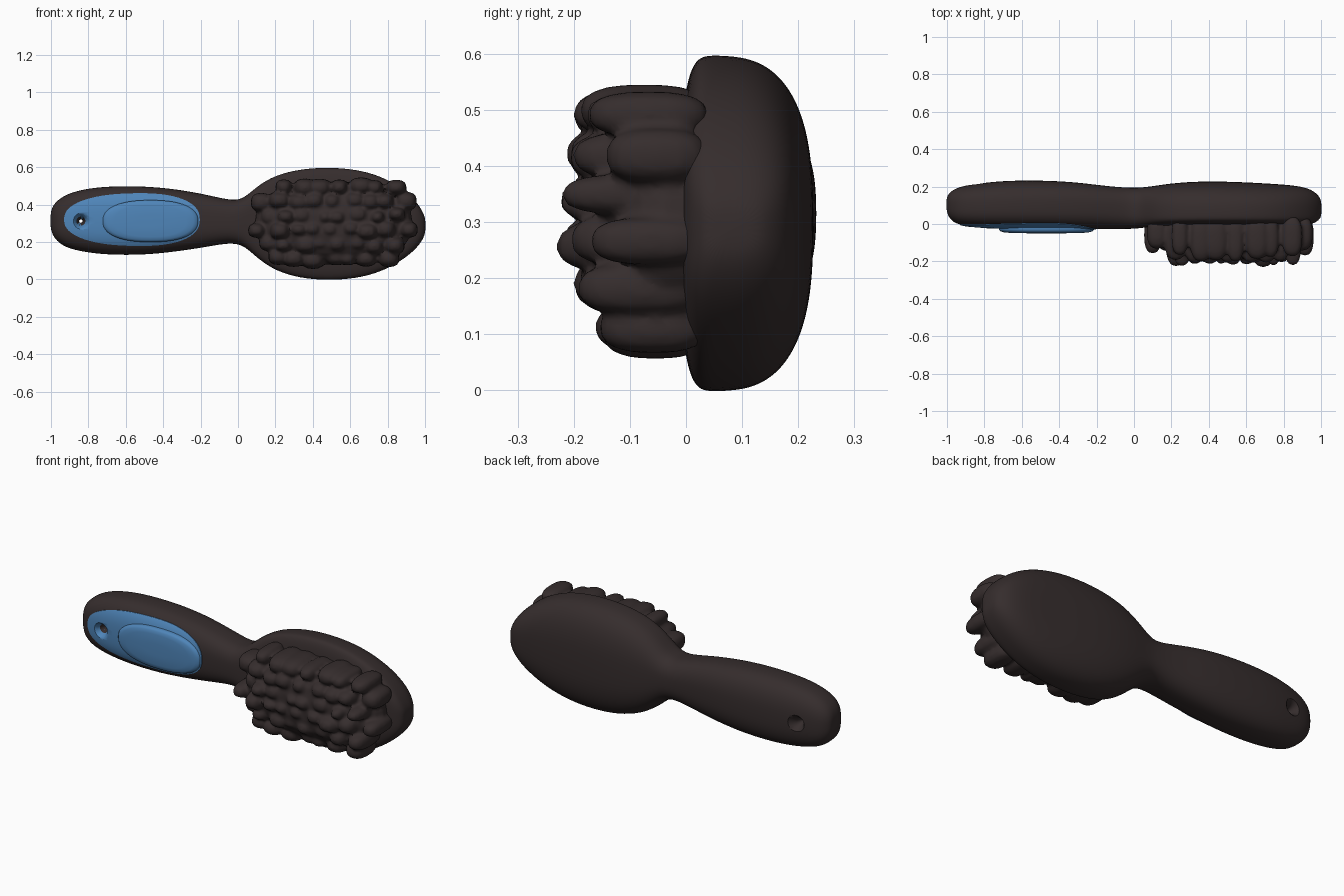
import bpy, bmesh, math, random
from mathutils import Matrix, Vector

if "Cube" in bpy.data.objects:
    bpy.data.objects.remove(bpy.data.objects["Cube"])

random.seed(11)


def material(name, rgb):
    m = bpy.data.materials.new(name)
    m.diffuse_color = (*rgb, 1)
    m.use_nodes = True
    m.node_tree.nodes["Principled BSDF"].inputs["Base Color"].default_value = m.diffuse_color
    return m


brown = material("dark brown", (0.036, 0.026, 0.026))
blue = material("grip blue", (0.078, 0.235, 0.485))


def finish(name, bm, mat):
    bmesh.ops.recalc_face_normals(bm, faces=bm.faces)
    me = bpy.data.meshes.new(name)
    bm.to_mesh(me)
    bm.free()
    me.materials.append(mat)
    ob = bpy.data.objects.new(name, me)
    bpy.context.collection.objects.link(ob)
    return ob


def add_loft(bm, rings):
    loops = [[bm.verts.new(p) for p in ring] for ring in rings]
    for a, b in zip(loops, loops[1:]):
        n = len(a)
        for i in range(n):
            bm.faces.new((a[i], a[(i + 1) % n], b[(i + 1) % n], b[i]))
    bm.faces.new(loops[0])
    bm.faces.new(loops[-1])


def loft(name, rings, mat):
    bm = bmesh.new()
    add_loft(bm, rings)
    return finish(name, bm, mat)


def spow(v, e):
    return math.copysign(abs(v) ** e, v)


def boolean(ob, cutter, op):
    m = ob.modifiers.new("cut", 'BOOLEAN')
    m.object, m.operation, m.solver = cutter, op, 'EXACT'


def apply_mods(ob):
    bpy.context.view_layer.update()
    dg = bpy.context.evaluated_depsgraph_get()
    me = bpy.data.meshes.new_from_object(ob.evaluated_get(dg))
    ob.modifiers.clear()
    ob.data = me


def smooth(ob, angle=40):
    bpy.ops.object.select_all(action='DESELECT')
    ob.select_set(True)
    bpy.context.view_layer.objects.active = ob
    bpy.ops.object.shade_smooth_by_angle(angle=math.radians(angle))


# Body stations: x, top z, bottom z, front y, back y, y of widest point
stations = [
    (-1.003, .345, .285, .075, .135, .105), (-.995, .385, .245, .045, .157, .10),
    (-.97, .42, .205, .010, .183, .10), (-.92, .455, .17, -.008, .203, .10),
    (-.83, .483, .147, -.018, .217, .10), (-.70, .499, .131, -.023, .232, .10),
    (-.50, .500, .130, -.025, .234, .10), (-.32, .482, .150, -.027, .225, .10),
    (-.18, .456, .172, -.027, .207, .095), (-.07, .430, .192, -.027, .196, .09),
    (.00, .422, .192, -.026, .194, .08), (.05, .450, .165, -.02, .196, .065),
    (.11, .505, .108, -.014, .204, .055), (.20, .558, .046, -.011, .218, .05),
    (.33, .591, .006, -.010, .228, .05), (.48, .601, -.006, -.010, .228, .05),
    (.63, .590, .004, -.010, .222, .05), (.76, .555, .038, -.010, .214, .05),
    (.87, .495, .096, -.009, .206, .055), (.95, .424, .160, -.004, .186, .06),
    (.99, .360, .215, .020, .150, .07), (1.003, .320, .255, .045, .120, .078)]


def body_loft(name, mat, puff=0.0):
    rings = []
    for x, zt, zb, yf, yb, yc in stations:
        head = min(1, max(0, (x + .05) / .2))
        ring = []
        for k in range(36):
            a = 2 * math.pi * k / 36
            back = math.sin(a) >= 0
            e = (.78 - .05 * head) if back else (.70 - .10 * head)
            c, s = spow(math.cos(a), e), spow(math.sin(a), e)
            ry = (yb - yc) if back else (yc - yf + puff)
            ring.append((x, yc + ry * s, (zt + zb) / 2 + (zt - zb) / 2 * c))
        rings.append(ring)
    ob = loft(name, rings, mat)
    sub = ob.modifiers.new("smooth", 'SUBSURF')
    sub.levels = sub.render_levels = 2
    return ob


def oval(cx, cz, rx, rz, y, n=64, e=.85):
    return [(cx + rx * spow(math.cos(2 * math.pi * k / n), e), y,
             cz + rz * spow(math.sin(2 * math.pi * k / n), e)) for k in range(n)]


# Body and grip skin
body = body_loft("brush_body", brown)
grip = body_loft("handle_grip", blue, .004)

# Egg-shaped cutter that bounds the grip, narrower toward the handle end
cut_rings = []
for y in (-.2, .05):
    cut_rings.append([(x, y, .32 + (z - .32) * (1 + .18 * (x + .56)))
                      for x, _, z in oval(-.567, .32, .363, .141, y)])
grip_cutter = loft("grip_cutter", cut_rings, blue)
boolean(grip, grip_cutter, 'INTERSECT')

# Hanging hole: soft funnels on both faces meeting in a narrow throat
hole_cutter = loft("hole_cutter", [oval(-.84, .312, r, r, y, 32, 1) for y, r in
                   ((-.06, .085), (-.024, .052), (-.014, .038), (.01, .024), (.05, .009),
                    (.15, .009), (.185, .022), (.205, .036), (.219, .052), (.26, .08))], brown)
for ob in (body, grip):
    boolean(ob, hole_cutter, 'DIFFERENCE')
    apply_mods(ob)
for c in (grip_cutter, hole_cutter):
    c.hide_render = True
    c.hide_viewport = True

# Open the hidden rear of the grip skin
bm = bmesh.new()
bm.from_mesh(grip.data)
hidden = [f for f in bm.faces if f.calc_center_median().y > .049]
bmesh.ops.delete(bm, geom=hidden, context='FACES')
bm.to_mesh(grip.data)
bm.free()
smooth(grip)

# Raised thumb pad on the grip
pad = loft("thumb_pad", [oval(-.468, .312, .255 * s, .112 * s, y) for y, s in
           ((-.018, 1), (-.030, 1), (-.038, .97), (-.044, .90), (-.048, .75), (-.050, .3))], blue)
smooth(pad, 50)

# Bristle block: domed base plus irregular rounded clumps, fused together
bm = bmesh.new()
add_loft(bm, [oval(.512, .30, .42 * s, .222 * s, y, 48) for y, s in
              ((.03, .98), (-.04, 1), (-.08, .96), (-.12, .86), (-.15, .73),
               (-.175, .55), (-.187, .3))])


def tuft(x, z, depth, r):
    # rounded clump stretched along the bristle direction
    mat = Matrix.Translation(Vector((x, (.04 - depth) / 2, z))) @ Matrix.Diagonal(
        (r * random.uniform(1.1, 1.4), (depth + .04) / 2, r, 1))
    made = bmesh.ops.create_uvsphere(bm, u_segments=16, v_segments=12, radius=1)["verts"]
    for v in made:
        v.co = mat @ Vector(spow(c, .78) for c in v.co)


for row in range(6):
    z = .112 + row * .076
    for col in range(9):
        x = .13 + col * .098 + (.025 if row % 2 else -.015)
        u, w = (x - .515) / .43, (z - .30) / .235
        d = abs(u) ** 3 + abs(w) ** 2.4
        if d > 1.08 or x > .93:
            continue
        depth = .236 - .03 * abs(u) ** 3 - .10 * abs(w) ** 2.2 + random.uniform(-.028, .004)
        if abs(u) > .8:
            depth -= .045
        if row == 5:
            depth += .03
        tuft(x + random.uniform(-.02, .02), z + random.uniform(-.010, .010),
             depth, random.uniform(.036, .050))

bristles = finish("bristle_block", bm, brown)
rm = bristles.modifiers.new("fuse", 'REMESH')
rm.mode, rm.voxel_size = 'VOXEL', .010
sm = bristles.modifiers.new("soften", 'SMOOTH')
sm.factor, sm.iterations = .5, 2
apply_mods(bristles)
if not bristles.data.materials:
    bristles.data.materials.append(brown)

# Trim the bristles flush to the brush face
boolean(bristles, body, 'DIFFERENCE')
apply_mods(bristles)
smooth(bristles, 50)

# Front funnel of the hole takes the grip colour
while len(body.data.materials) > 1:
    body.data.materials.pop()
body.data.materials.append(blue)
for f in body.data.polygons:
    c = f.center
    f.material_index = int(c.y < .02 and math.hypot(c.x + .84, c.z - .312) < .06)
smooth(body)
